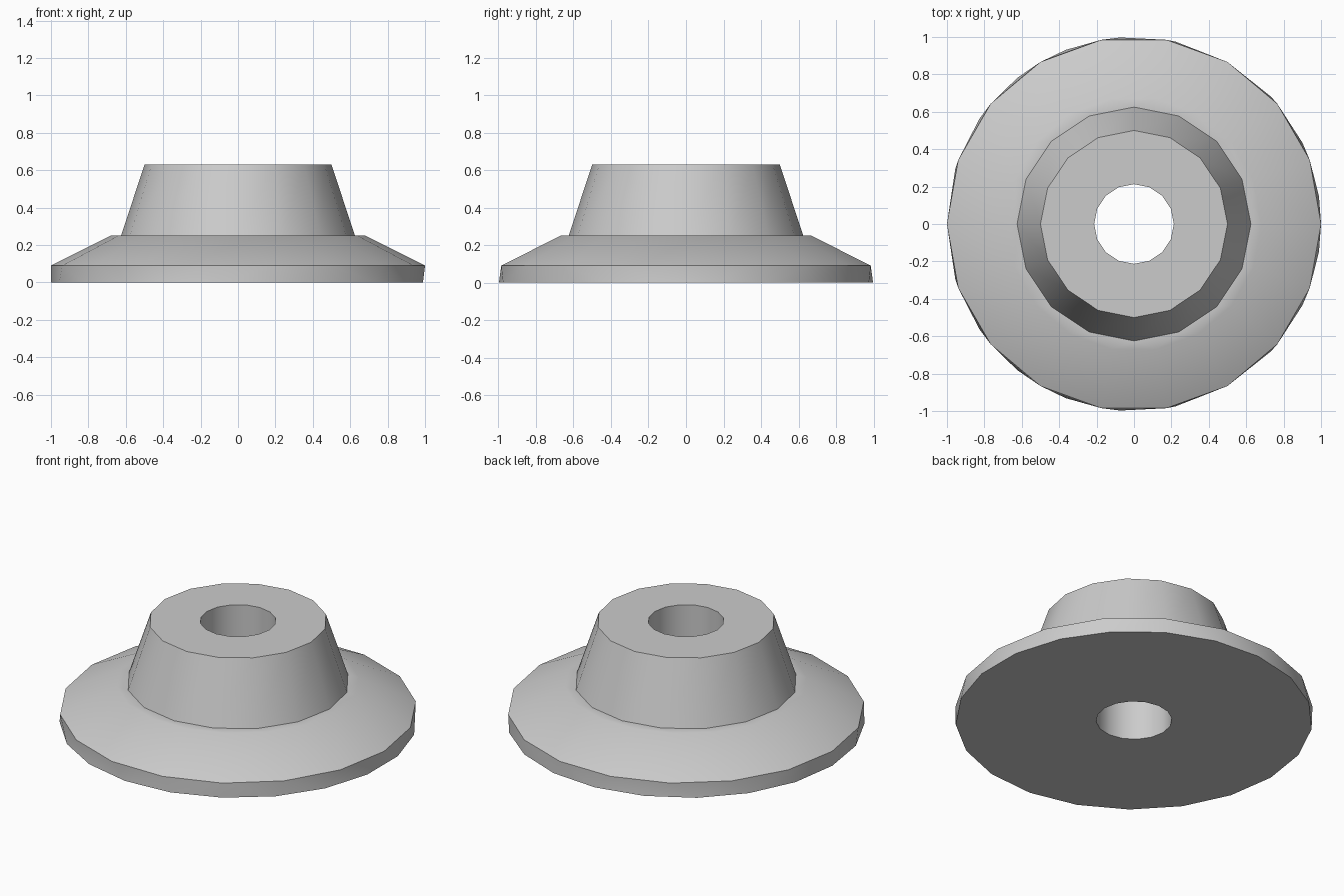
import bpy
import bmesh
from math import pi, cos, sin, radians

cube = bpy.data.objects.get("Cube")
if cube:
    bpy.data.objects.remove(cube, do_unlink=True)

# Plain grey finish
grey = bpy.data.materials.new("plain_grey")
grey.use_nodes = True
colour = (0.6, 0.6, 0.6, 1.0)
grey.diffuse_color = colour
grey.node_tree.nodes["Principled BSDF"].inputs["Base Color"].default_value = colour

bm = bmesh.new()


def ring(radius, z, sides):
    """Closed ring of vertices, starting on the -x side."""
    angles = [pi + 2 * pi * k / sides for k in range(sides)]
    return [bm.verts.new((radius * cos(a), radius * sin(a), z)) for a in angles]


def stitch(a, b):
    """Join two rings, which may have different numbers of sides."""
    n, m = len(a), len(b)
    i = j = 0
    while i < n or j < m:
        step_a, step_b = (2 * i + 1) * m, (2 * j + 1) * n
        ni = i + (step_a <= step_b)
        nj = j + (step_b <= step_a)
        corners = [a[i % n], a[ni % n], b[nj % m], b[j % m]]
        bm.faces.new(list(dict.fromkeys(corners)))
        i, j = ni, nj


# Profile rings: bore, flange rim, sloped shoulder, tapered hub, back to bore
rings = [
    ring(0.213, 0.0, 16),
    ring(1.0, 0.0, 21),
    ring(1.0, 0.09, 18),
    ring(0.68, 0.25, 18),
    ring(0.625, 0.25, 16),
    ring(0.5, 0.63, 16),
    ring(0.213, 0.63, 16),
]
for lower, upper in zip(rings, rings[1:] + rings[:1]):
    stitch(lower, upper)

bmesh.ops.recalc_face_normals(bm, faces=bm.faces[:])
mesh = bpy.data.meshes.new("flanged_hub")
bm.to_mesh(mesh)
bm.free()
mesh.materials.append(grey)

hub = bpy.data.objects.new("flanged_hub", mesh)
bpy.context.collection.objects.link(hub)

# Smooth round walls, crisp rims
bpy.ops.object.select_all(action="DESELECT")
hub.select_set(True)
bpy.context.view_layer.objects.active = hub
bpy.ops.object.shade_smooth_by_angle(angle=radians(30))
